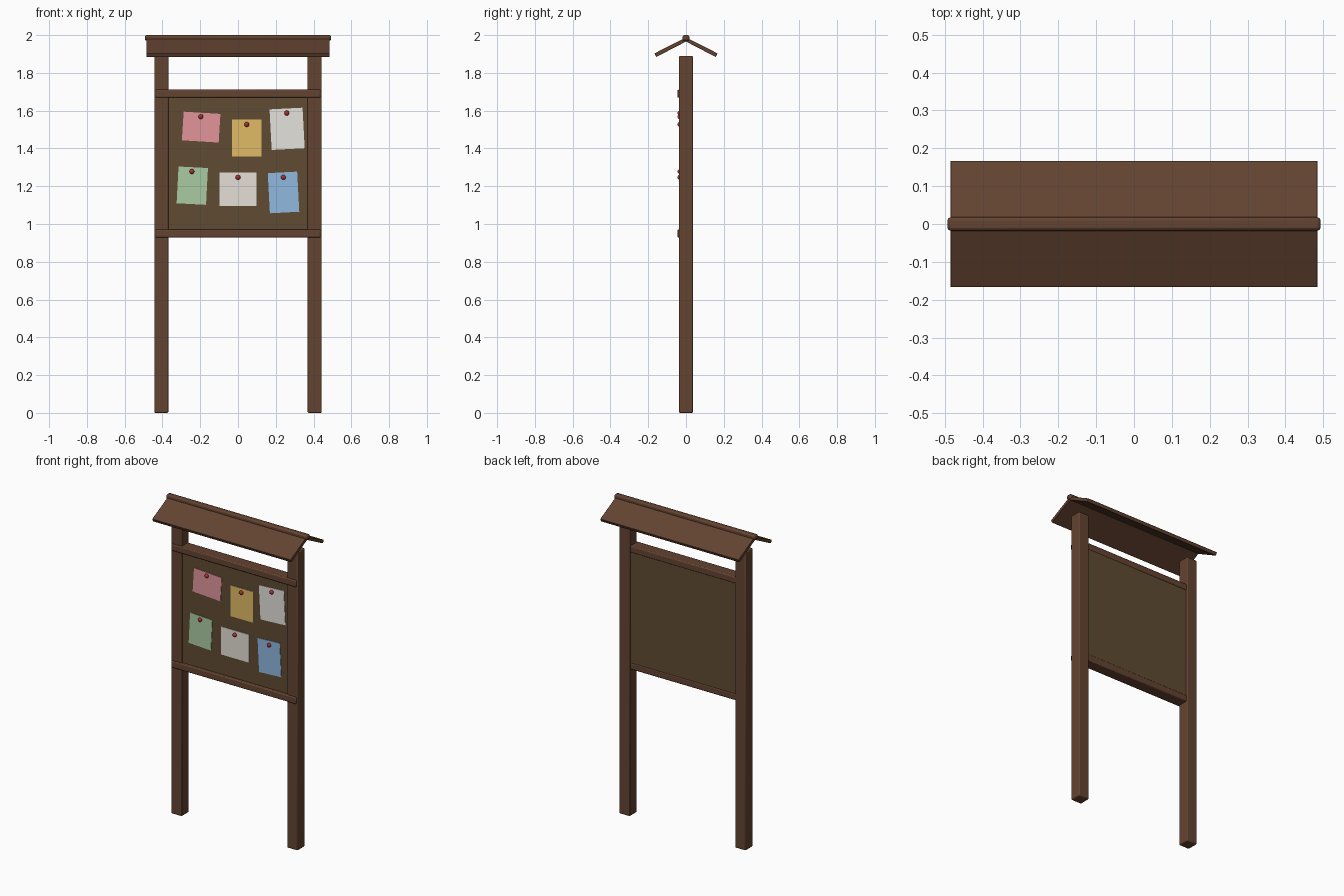
import bpy, bmesh, math
from mathutils import Matrix

if "Cube" in bpy.data.objects:
    bpy.data.objects.remove(bpy.data.objects["Cube"])


def material(name, rgb):
    m = bpy.data.materials.new(name)
    m.diffuse_color = (*rgb, 1)
    m.use_nodes = True
    m.node_tree.nodes["Principled BSDF"].inputs["Base Color"].default_value = m.diffuse_color
    return m


WOOD = material("brown_wood", (0.125, 0.056, 0.03))
CORK = material("cork", (0.115, 0.07, 0.032))
RED = material("pin_red", (0.4, 0.03, 0.03))


def finish(name, bm, mat, bevel=0.0):
    bmesh.ops.recalc_face_normals(bm, faces=bm.faces)
    me = bpy.data.meshes.new(name)
    bm.to_mesh(me)
    bm.free()
    ob = bpy.data.objects.new(name, me)
    bpy.context.collection.objects.link(ob)
    me.materials.append(mat)
    if bevel:
        mod = ob.modifiers.new("bevel", 'BEVEL')
        mod.width, mod.segments = bevel, 2
    bpy.ops.object.select_all(action='DESELECT')
    ob.select_set(True)
    bpy.context.view_layer.objects.active = ob
    bpy.ops.object.shade_smooth_by_angle(angle=math.radians(40))
    return ob


def box(name, lo, hi, mat, bevel=0.0, turn=0.0):
    bm = bmesh.new()
    size = [b - a for a, b in zip(lo, hi)]
    mid = [(a + b) / 2 for a, b in zip(lo, hi)]
    bmesh.ops.create_cube(bm, size=1, matrix=Matrix.Translation(mid)
                          @ Matrix.Rotation(-math.radians(turn), 4, 'Y')
                          @ Matrix.Diagonal((*size, 1)))
    return finish(name, bm, mat, bevel)


# Posts
for side, x in (("left", -0.406), ("right", 0.406)):
    box(side + "_post", (x - 0.037, -0.037, 0), (x + 0.037, 0.037, 1.89), WOOD, 0.006)

# Board and its rails
box("pin_board", (-0.375, -0.027, 0.95), (0.375, 0.027, 1.69), CORK)
for name, z in (("bottom_rail", 0.95), ("top_rail", 1.69)):
    box(name, (-0.437, -0.046, z - 0.021), (0.437, 0.03, z + 0.021), WOOD, 0.006)

# Sloping roof panels, extruded along x
for name, s in (("front_roof_panel", -1), ("back_roof_panel", 1)):
    bm = bmesh.new()
    prof = [(0, 1.988), (0.167, 1.903), (0.158, 1.884), (0, 1.966)]
    face = bm.faces.new([bm.verts.new((-0.485, s * y, z)) for y, z in prof])
    ext = bmesh.ops.extrude_face_region(bm, geom=[face])["geom"]
    bmesh.ops.translate(bm, vec=(0.97, 0, 0),
                        verts=[v for v in ext if isinstance(v, bmesh.types.BMVert)])
    finish(name, bm, WOOD, 0.002)
box("roof_ridge", (-0.493, -0.018, 1.97), (0.493, 0.018, 2.0), WOOD, 0.009)

# Notes: name, colour, centre x, z, width, height, turn, pin x, z
notes = [
    ("pink", (0.75, 0.30, 0.33), -0.195, 1.513, 0.195, 0.152, -3.5, -0.197, 1.568),
    ("yellow", (0.75, 0.50, 0.13), 0.046, 1.455, 0.157, 0.196, 0, 0.046, 1.527),
    ("white", (0.78, 0.76, 0.72), 0.260, 1.504, 0.175, 0.215, 3, 0.258, 1.587),
    ("green", (0.40, 0.60, 0.36), -0.242, 1.203, 0.156, 0.195, -3, -0.244, 1.278),
    ("cream", (0.78, 0.74, 0.68), 0, 1.185, 0.196, 0.177, 0, 0, 1.247),
    ("blue", (0.28, 0.48, 0.74), 0.241, 1.167, 0.156, 0.213, 3, 0.24, 1.247),
]
for name, rgb, x, z, w, h, turn, px, pz in notes:
    box(name + "_note", (x - w / 2, -0.030, z - h / 2), (x + w / 2, -0.026, z + h / 2),
        material(name + "_paper", rgb), 0, turn)
    bm = bmesh.new()
    bmesh.ops.create_uvsphere(bm, u_segments=16, v_segments=10, radius=0.013,
                              matrix=Matrix.Translation((px, -0.032, pz)))
    finish(name + "_note_pin", bm, RED)
